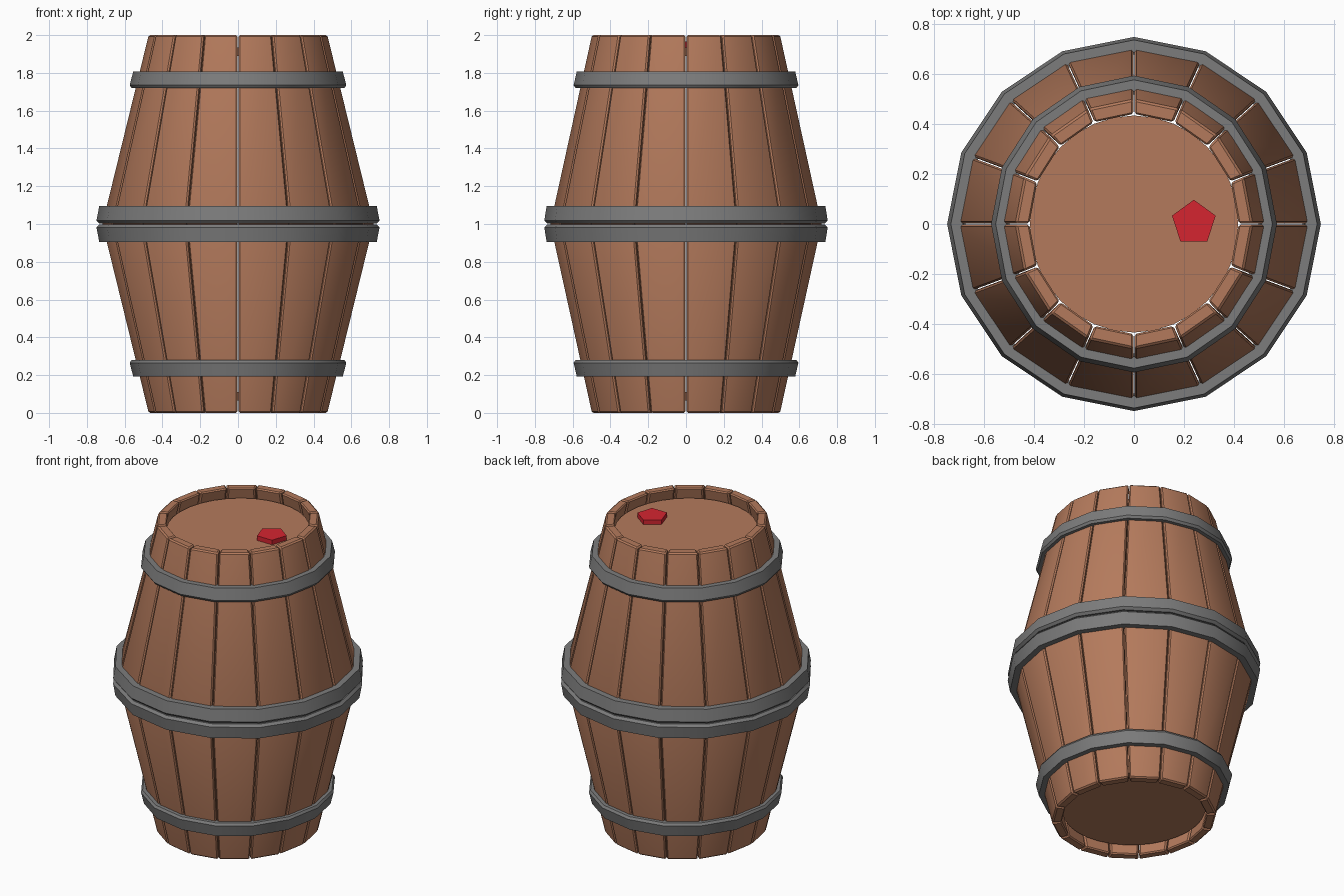
import bpy, bmesh, math
from mathutils import Vector

if "Cube" in bpy.data.objects:
    bpy.data.objects.remove(bpy.data.objects["Cube"])

SIDES = 16
STEP = 2 * math.pi / SIDES


def material(name, rgb):
    m = bpy.data.materials.new(name)
    m.diffuse_color = (*rgb, 1)
    m.use_nodes = True
    m.node_tree.nodes["Principled BSDF"].inputs["Base Color"].default_value = m.diffuse_color
    return m


wood = material("brown wood", (0.456, 0.195, 0.107))
iron = material("grey iron", (0.202, 0.202, 0.202))
red = material("red plug", (0.66, 0.018, 0.03))


def squash(z):
    # The barrel ends are slightly narrower in x than in y
    return 1 - 0.05 * abs(z - 1)


def finish(bm, name, mat):
    bmesh.ops.recalc_face_normals(bm, faces=bm.faces)
    me = bpy.data.meshes.new(name)
    bm.to_mesh(me)
    bm.free()
    me.materials.append(mat)
    ob = bpy.data.objects.new(name, me)
    bpy.context.collection.objects.link(ob)
    return ob


def smooth(ob, angle):
    bpy.ops.object.select_all(action='DESELECT')
    ob.select_set(True)
    bpy.context.view_layer.objects.active = ob
    bpy.ops.object.shade_smooth_by_angle(angle=math.radians(angle))


def ring(name, profile, mat):
    # Closed (radius, z) profile turned around the barrel axis
    bm = bmesh.new()
    loops = [[bm.verts.new((r * math.cos(i * STEP) * squash(z), r * math.sin(i * STEP), z))
              for r, z in profile] for i in range(SIDES)]
    n = len(profile)
    for i in range(SIDES):
        a, b = loops[i], loops[(i + 1) % SIDES]
        for k in range(n):
            bm.faces.new((a[k], b[k], b[(k + 1) % n], a[(k + 1) % n]))
    ob = finish(bm, name, mat)
    smooth(ob, 30)
    return ob


def disc(name, sides, radius, z0, z1, mat, centre=(0, 0), turn=0.0, sx=1.0):
    bm = bmesh.new()
    bmesh.ops.create_cone(bm, cap_ends=True, segments=sides, radius1=radius,
                          radius2=radius, depth=z1 - z0)
    for v in bm.verts:
        x, y = v.co.x, v.co.y
        c, s = math.cos(turn), math.sin(turn)
        v.co = ((x * c - y * s) * sx + centre[0], x * s + y * c + centre[1],
                v.co.z + (z0 + z1) / 2)
    return finish(bm, name, mat)


# Staves: sixteen tapered planks with chamfered edges and narrow gaps
LEVELS = [(0.0, 0.5, 0.44), (1.0, 0.72, 0.66), (2.0, 0.5, 0.44)]  # z, outer, inner
GAP = 0.003
bm = bmesh.new()
for i in range(SIDES):
    a0, a1 = i * STEP, (i + 1) * STEP
    mid = (a0 + a1) / 2
    side = Vector((-math.sin(mid), math.cos(mid), 0))
    rows = []
    for z, ro, ri in LEVELS:
        row = []
        for r, a, sgn in ((ro, a0, 1), (ro, a1, -1), (ri, a1, -1), (ri, a0, 1)):
            p = Vector((r * math.cos(a), r * math.sin(a), z)) + side * sgn * GAP
            p.x *= squash(z)
            row.append(bm.verts.new(p))
        rows.append(row)
    for lo, hi in zip(rows, rows[1:]):
        for k in range(4):
            bm.faces.new((lo[k], lo[(k + 1) % 4], hi[(k + 1) % 4], hi[k]))
    bm.faces.new(rows[0][::-1])
    bm.faces.new(rows[-1])
bmesh.ops.recalc_face_normals(bm, faces=bm.faces)
sharp = [e for e in bm.edges if e.calc_face_angle(0) > math.radians(45)]
bmesh.ops.bevel(bm, geom=sharp, offset=0.008, offset_type='OFFSET', segments=1,
                profile=0.5, affect='EDGES', clamp_overlap=True)
staves = finish(bm, "staves", wood)

# Round shading on the outer plank faces, flat everywhere else
me = staves.data
normals = [Vector((0, 0, 1))] * len(me.loops)
for p in me.polygons:
    p.use_smooth = True
    radial = Vector((p.center.x, p.center.y, 0)).normalized()
    outer = p.normal.dot(radial) > 0.9 and p.area > 0.1
    for li in p.loop_indices:
        co = me.vertices[me.loops[li].vertex_index].co
        n = Vector((co.x, co.y, 0)).normalized() + Vector((0, 0, 0.23 * (co.z - 1)))
        normals[li] = n.normalized() if outer else p.normal.copy()
me.normals_split_custom_set(normals)

# Hoops: one pair at the middle, one near each end (mirrored about z = 1)
for label, sgn in (("upper", 1), ("lower", -1)):
    ring(label + "_middle_hoop", [(r, 1 + sgn * z) for r, z in
         ((0.68, 0.003), (0.735, 0.003), (0.75, 0.018), (0.738, 0.095), (0.68, 0.095))], iron)
    ring(label + "_end_hoop", [(r, 1 + sgn * z) for r, z in
         ((0.53, 0.72), (0.585, 0.72), (0.595, 0.735), (0.578, 0.808), (0.52, 0.808))], iron)

# Recessed heads at both ends
disc("top_head", 32, 0.435, 1.89, 1.935, wood, sx=0.96)
disc("bottom_head", 32, 0.435, 0.065, 0.11, wood, sx=0.96)

# Five-sided plug on the top head
disc("plug", 5, 0.092, 1.92, 1.965, red, centre=(0.24, 0.005),
     turn=0.0)
plug = bpy.data.objects["plug"]
# Point one corner towards +y
top = max(plug.data.vertices, key=lambda v: v.co.y).co
off = math.pi / 2 - math.atan2(top.y - 0.005, top.x - 0.24)
for v in plug.data.vertices:
    x, y = v.co.x - 0.24, v.co.y - 0.005
    v.co.x = 0.24 + x * math.cos(off) - y * math.sin(off)
    v.co.y = 0.005 + x * math.sin(off) + y * math.cos(off)
